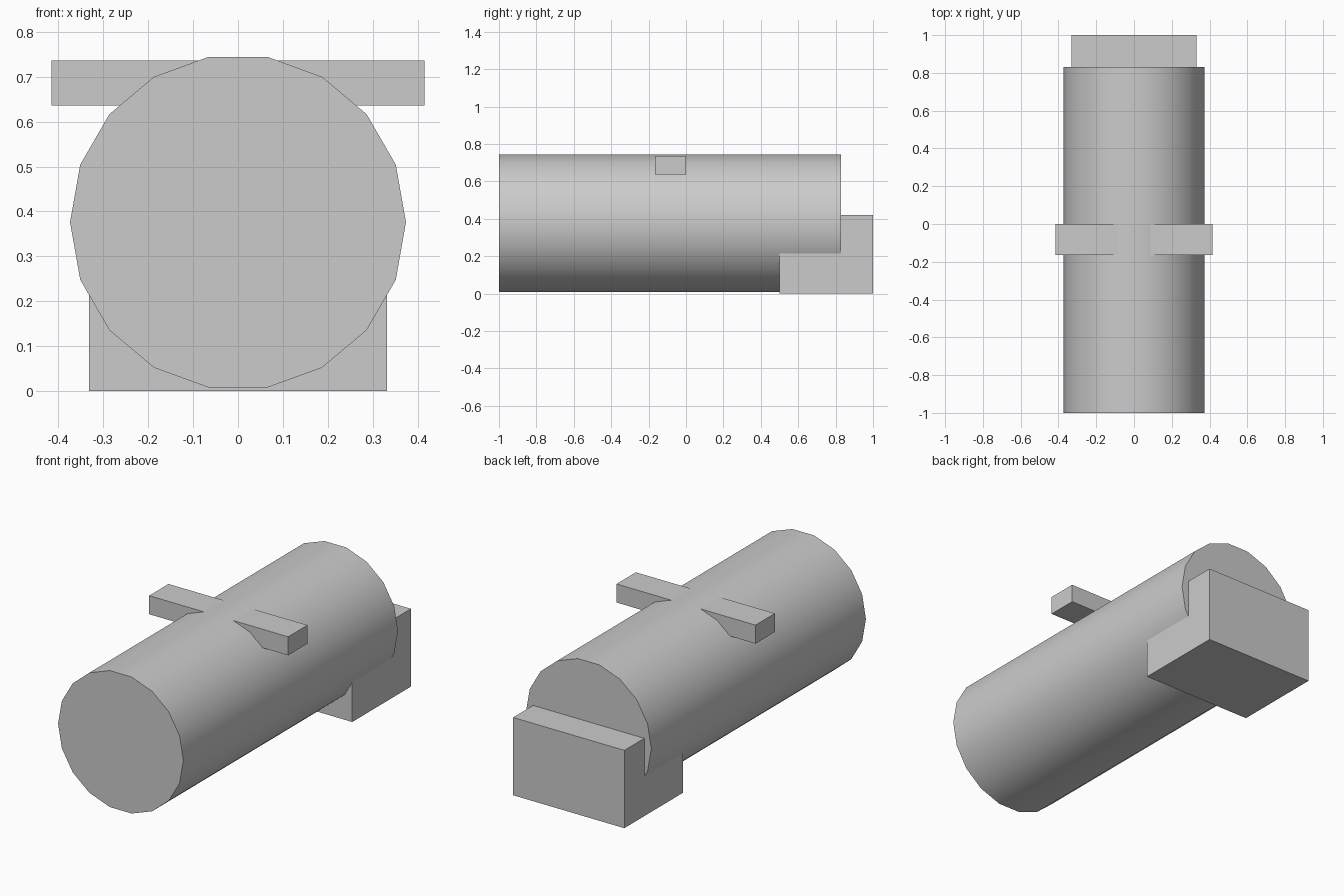
import bpy
import math

default = bpy.data.objects.get("Cube")
if default:
    bpy.data.objects.remove(default, do_unlink=True)

# Single grey material
grey = bpy.data.materials.new("light_grey")
grey.use_nodes = True
colour = (0.6, 0.6, 0.6, 1)
grey.diffuse_color = colour
grey.node_tree.nodes["Principled BSDF"].inputs["Base Color"].default_value = colour


def add_box(name, low, high):
    """Box spanning two opposite corners."""
    centre = [(a + b) / 2 for a, b in zip(low, high)]
    bpy.ops.mesh.primitive_cube_add(size=1, location=centre)
    box = bpy.context.object
    box.name = name
    box.scale = [b - a for a, b in zip(low, high)]
    bpy.ops.object.transform_apply(location=False, rotation=False, scale=True)
    box.data.materials.append(grey)
    return box


# Main tube: eighteen sides, lying along y, with corners at its left and right
front, back, radius, axis_height = -1.0, 0.83, 0.374, 0.376
bpy.ops.mesh.primitive_cylinder_add(vertices=18, radius=radius, depth=back - front)
tube = bpy.context.object
tube.name = "main_tube"
tube.rotation_euler = (math.pi / 2, 0, math.pi / 2)
# Turn the corners a quarter turn about the tube's own axis, then lay it down
tube.rotation_euler = (0, 0, math.pi / 2)
bpy.ops.object.transform_apply(location=False, rotation=True, scale=False)
tube.rotation_euler = (math.pi / 2, 0, 0)
bpy.ops.object.transform_apply(location=False, rotation=True, scale=False)
tube.location = (0, (front + back) / 2, axis_height)
tube.data.materials.append(grey)
bpy.ops.object.shade_smooth_by_angle(angle=math.radians(35))

# Rear block under and behind the tube
add_box("rear_block", (-0.332, 0.5, 0), (0.332, 1.0, 0.42))

# Cross bar passing through the top of the tube
add_box("cross_bar", (-0.415, -0.165, 0.636), (0.415, 0, 0.736))
